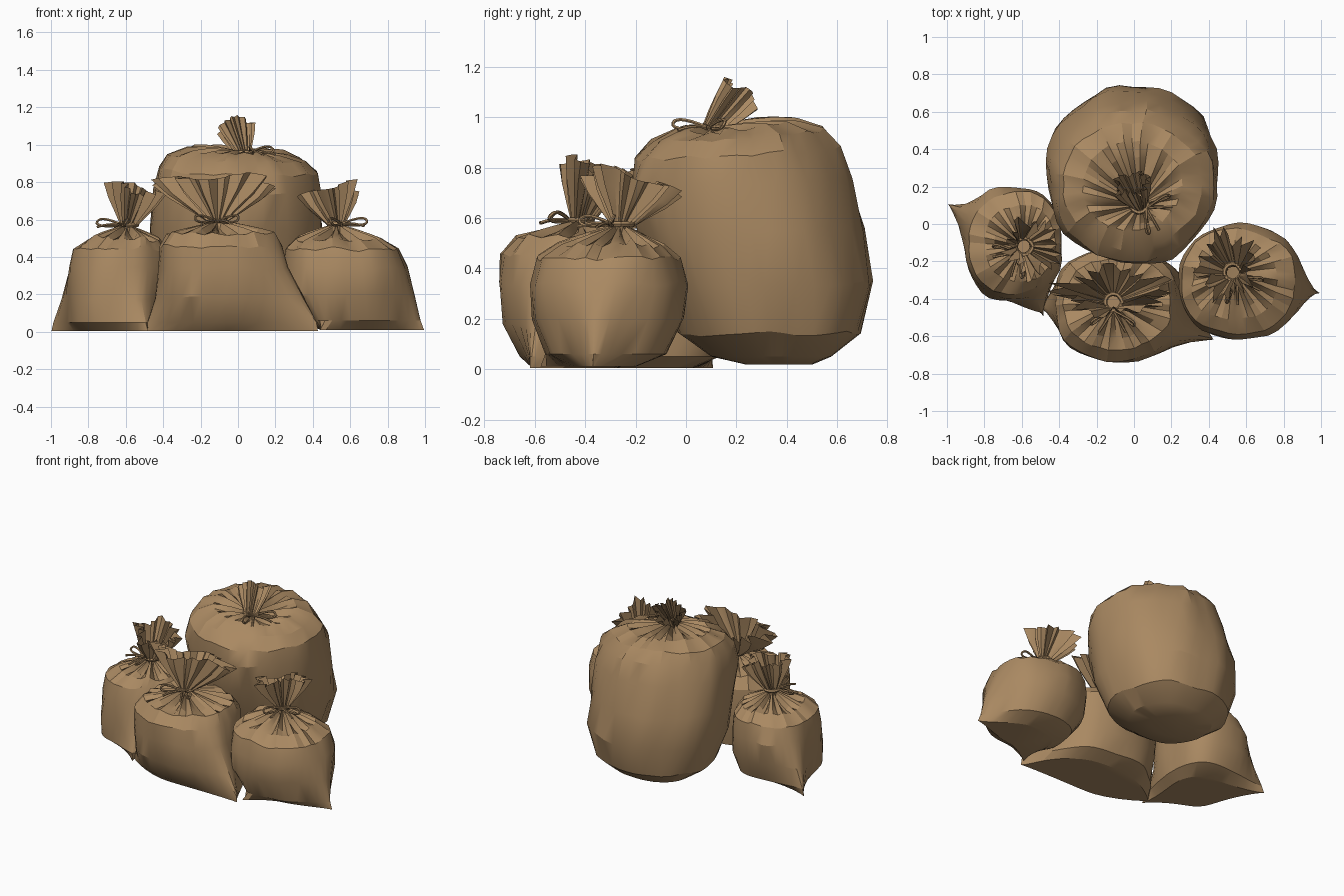
import bpy, bmesh, math, random
from mathutils import Vector, Matrix, noise

if "Cube" in bpy.data.objects:
    bpy.data.objects.remove(bpy.data.objects["Cube"])

random.seed(4)
N = 40
mat = bpy.data.materials.new("tan_sack")
mat.diffuse_color = (0.40, 0.25, 0.122, 1)
mat.use_nodes = True
mat.node_tree.nodes["Principled BSDF"].inputs["Base Color"].default_value = mat.diffuse_color


def finish(ob, angle=24):
    ob.data.materials.append(mat)
    bpy.ops.object.select_all(action='DESELECT')
    ob.select_set(True)
    bpy.context.view_layer.objects.active = ob
    bpy.ops.object.shade_smooth_by_angle(angle=math.radians(angle))


def loft(name, loops):
    bm = bmesh.new()
    rows = [[bm.verts.new(p) for p in loop] for loop in loops]
    for a, b in zip(rows, rows[1:]):
        for i in range(N):
            j = (i + 1) % N
            bm.faces.new((a[i], a[j], b[j], b[i]))
    bm.faces.new(rows[0][::-1])
    me = bpy.data.meshes.new(name)
    bm.to_mesh(me)
    bm.free()
    ob = bpy.data.objects.new(name, me)
    bpy.context.collection.objects.link(ob)
    finish(ob)


def oval(z, x0, x1, y0, y1, p):
    pts = []
    for i in range(N):
        a = 2 * math.pi * i / N
        c, s = math.cos(a), math.sin(a)
        r = (abs(c) ** p + abs(s) ** p) ** (-1 / p)
        pts.append(Vector(((x0 + x1) / 2 + c * r * (x1 - x0) / 2,
                           (y0 + y1) / 2 + s * r * (y1 - y0) / 2, z)))
    return pts


def folds():
    # irregular folds: random-width ridges and valleys round the bag
    out, sign = [], 1
    while len(out) < N:
        out += [sign * random.uniform(0.5, 1.2) for _ in range(random.choice((1, 1, 2)))]
        sign = -sign
    return out[:N]


def bag(name, rings, neck, corners, tip, rim, yaw, bow, tilt=(0, 0), p=2.3):
    neck, tip = Vector(neck), Vector(tip)
    zig, ruff = folds(), folds()
    height = rings[-1][0]
    loops = []
    # body, with the bottom seam pulled out into corners
    for k, ring in enumerate(rings):
        loop = oval(*ring, p)
        mid = sum(loop, Vector()) / N
        for i, q in enumerate(loop):
            d = (q - mid).to_2d().normalized()
            for cx, cy, reach, sharp in corners:
                cd = (Vector((cx, cy)) - mid.to_2d()).normalized()
                w = max(0, d.dot(cd)) ** sharp * max(0, 1 - q.z / (height * reach)) ** 1.5
                q.x += (cx - q.x) * w
                q.y += (cy - q.y) * w
            top = (q.z / height) ** 5
            # broad dents, and creases where the cloth gathers
            f = 1 + 0.07 * noise.noise(q * 6) + 0.012 * zig[i] * top
            if 0 < k:
                q.x, q.y = mid.x + (q.x - mid.x) * f, mid.y + (q.y - mid.y) * f
                q.z += 0.02 * noise.noise(q * 7 + Vector((9, 0, 0))) * (1 if q.z > 0.1 else 0)
            q.z += top * (tilt[0] * (q.x - mid.x) + tilt[1] * (q.y - mid.y) + 0.006 * zig[i])
        loops.append(loop)
    # gathered pleats running up to the neck
    shoulder = loops[-1]
    for t, amp in ((0.25, 0.011), (0.55, 0.016), (0.82, 0.016)):
        loop = []
        for i, q in enumerate(shoulder):
            v = q.lerp(neck, t)
            v.z = q.z + (neck.z - q.z) * t ** 1.3 + amp * zig[i]
            loop.append(v)
        loops.append(loop)
    # pinched neck and flared ruffle
    axis = (tip - neck).normalized()
    frame = Vector((0, 0, 1)).rotation_difference(axis).to_matrix() @ Matrix.Rotation(yaw, 3, 'Z')
    length = (tip - neck).length
    ph = random.uniform(0, 6)
    for t, spread, pleat in ((0, 0, 0.1), (0.3, 0.32, 0.2), (0.65, 0.7, 0.22), (1, 1, 0.2)):
        loop = []
        for i in range(N):
            a = 2 * math.pi * i / N
            f = 1 + pleat * ruff[i] + 0.16 * spread * math.cos(5 * a + ph)
            rx = 0.036 + (rim[0] - 0.036) * spread
            ry = 0.036 + (rim[1] - 0.036) * spread
            h = length * t * (0.97 + 0.09 * math.sin(3 * a + ph) - 0.03 * ruff[i])
            loop.append(neck + frame @ Vector((rx * f * math.cos(a), ry * f * math.sin(a), h)))
        loops.append(loop)
    loft(name, loops)
    tie(name, neck + axis * 0.012, bow)


def cord(name, pts, closed=False, r=0.007):
    cu = bpy.data.curves.new(name, 'CURVE')
    cu.dimensions = '3D'
    cu.bevel_depth = r
    cu.bevel_resolution = 1
    cu.resolution_u = 3
    sp = cu.splines.new('NURBS')
    sp.points.add(len(pts) - 1)
    for pt, co in zip(sp.points, pts):
        pt.co = (*co, 1)
    sp.use_cyclic_u = closed
    sp.use_endpoint_u = True
    sp.order_u = 3
    ob = bpy.data.objects.new(name, cu)
    bpy.context.collection.objects.link(ob)
    bpy.ops.object.select_all(action='DESELECT')
    ob.select_set(True)
    bpy.context.view_layer.objects.active = ob
    bpy.ops.object.convert(target='MESH')
    finish(bpy.context.object)


def tie(name, c, bow):
    # cord round the neck, then bow loops and loose ends
    cord(name + "_neck_cord", [c + Vector((0.048 * math.cos(a * math.pi / 4),
         0.048 * math.sin(a * math.pi / 4), 0)) for a in range(8)], True, 0.012)
    out = Vector((math.cos(bow), math.sin(bow), 0))
    side = Vector((-out.y, out.x, 0))
    up = Vector((0, 0, 1))
    k = c + out * 0.045
    for s, tag in ((1, "left"), (-1, "right")):
        d = (side * s + out * 0.5).normalized()
        cord(f"{name}_bow_loop_{tag}", [k, k + d * 0.06 + up * 0.025, k + d * 0.13 + up * 0.035,
             k + d * 0.13 + out * 0.03, k + d * 0.06 - up * 0.012, k])
        cord(f"{name}_cord_end_{tag}", [k, k + d * 0.04 + out * 0.04 + up * 0.01,
             k + d * 0.08 + out * 0.08 - up * 0.012])


# rings: z, x min, x max, y min, y max; corners: x, y, height share, sharpness
bag("large_back_sack", [
    (0.018, -0.15, 0.13, 0.24, 0.50), (0.05, -0.28, 0.26, 0.10, 0.58),
    (0.14, -0.40, 0.38, -0.03, 0.695), (0.34, -0.455, 0.44, -0.12, 0.74),
    (0.55, -0.47, 0.455, -0.19, 0.71), (0.75, -0.45, 0.445, -0.225, 0.655),
    (0.86, -0.42, 0.42, -0.20, 0.60), (0.93, -0.375, 0.355, -0.13, 0.55),
    (0.97, -0.28, 0.26, -0.03, 0.44)],
    (0.03, 0.10, 0.95), [], (-0.015, 0.22, 1.10), (0.085, 0.075), 0.4, -0.5, (-0.06, 0.10), 2.1)

bag("left_sack", [
    (0.005, -0.84, -0.48, -0.34, 0.03), (0.05, -0.89, -0.41, -0.40, 0.14),
    (0.18, -0.91, -0.39, -0.41, 0.19), (0.34, -0.895, -0.385, -0.40, 0.20),
    (0.44, -0.875, -0.39, -0.37, 0.17), (0.495, -0.80, -0.42, -0.31, 0.10)],
    (-0.59, -0.12, 0.56), [(-1.0, 0.11, 0.95, 6), (-0.48, -0.50, 0.6, 8)],
    (-0.54, -0.13, 0.77), (0.13, 0.14), 0.3, -2.4)

bag("middle_front_sack", [
    (0.005, -0.42, 0.30, -0.61, -0.27), (0.05, -0.43, 0.31, -0.66, -0.17),
    (0.18, -0.435, 0.28, -0.72, -0.14), (0.34, -0.43, 0.25, -0.74, -0.13),
    (0.46, -0.42, 0.235, -0.73, -0.14), (0.53, -0.38, 0.20, -0.67, -0.19)],
    (-0.11, -0.42, 0.58), [(0.43, -0.62, 0.95, 6), (-0.50, -0.45, 0.5, 8)],
    (-0.11, -0.36, 0.81), (0.27, 0.12), 0.0, -1.6)

bag("right_sack", [
    (0.01, 0.44, 0.83, -0.46, -0.20), (0.06, 0.34, 0.88, -0.55, -0.08),
    (0.20, 0.25, 0.905, -0.615, -0.01), (0.34, 0.235, 0.89, -0.62, 0.0),
    (0.44, 0.25, 0.855, -0.59, -0.03), (0.495, 0.31, 0.77, -0.51, -0.09)],
    (0.53, -0.26, 0.565), [(1.0, -0.37, 0.95, 6), (0.42, -0.60, 0.2, 10)],
    (0.49, -0.22, 0.75), (0.14, 0.17), 0.2, -1.0)
